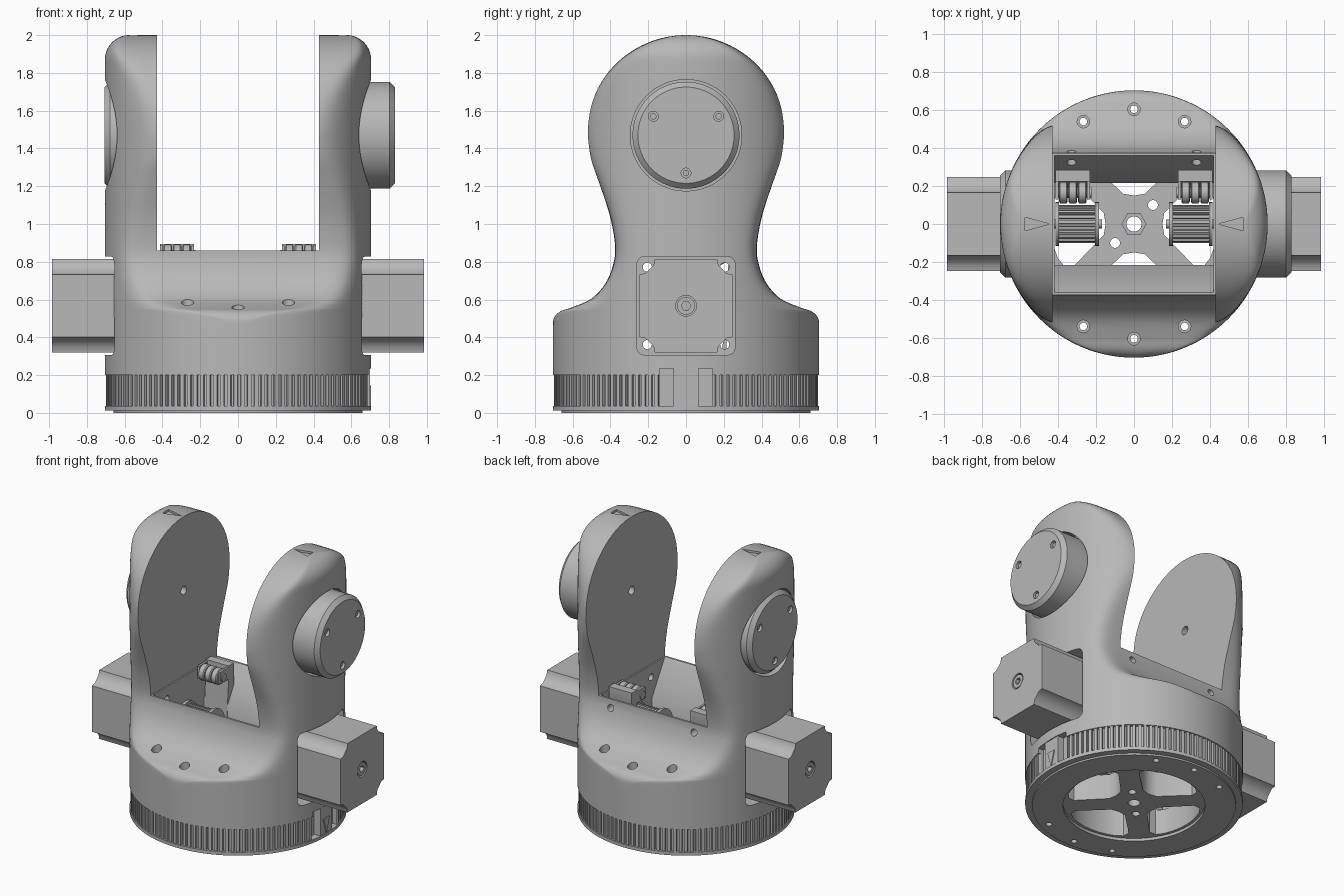
import bpy, bmesh
from math import sin, cos, pi, sqrt, radians

if "Cube" in bpy.data.objects:
    bpy.data.objects.remove(bpy.data.objects["Cube"])

grey = bpy.data.materials.new("mid grey")
grey.use_nodes = True
grey.diffuse_color = (0.48, 0.48, 0.48, 1)
grey.node_tree.nodes["Principled BSDF"].inputs["Base Color"].default_value = (0.48, 0.48, 0.48, 1)
parts = []
R = 0.705          # outer radius of the turntable
MOTOR_Z = 0.567
PIVOT_Z = 1.47


def place(axis, a, u, v):
    return {"x": (a, u, v), "y": (u, a, v), "z": (u, v, a)}[axis]


def loft(name, rings, keep=True):
    """Closed skin through rings of equal length, capped at both ends."""
    bm = bmesh.new()
    loops = [[bm.verts.new(p) for p in ring] for ring in rings]
    n = len(loops[0])
    for lo, hi in zip(loops, loops[1:]):
        for i in range(n):
            j = (i + 1) % n
            bm.faces.new((lo[i], lo[j], hi[j], hi[i]))
    bm.faces.new(loops[0][::-1])
    bm.faces.new(loops[-1])
    bmesh.ops.recalc_face_normals(bm, faces=bm.faces)
    mesh = bpy.data.meshes.new(name)
    bm.to_mesh(mesh)
    bm.free()
    mesh.materials.append(grey)
    ob = bpy.data.objects.new(name, mesh)
    bpy.context.scene.collection.objects.link(ob)
    if keep:
        parts.append(ob)
    else:
        ob.hide_render = True
    return ob


def prism(name, axis, a, b, pts, keep=True):
    return loft(name, [[place(axis, t, u, v) for u, v in pts] for t in (a, b)], keep)


def box(name, x, y, z, keep=True):
    return prism(name, "z", z[0], z[1], [(x[0], y[0]), (x[1], y[0]), (x[1], y[1]), (x[0], y[1])], keep)


def turned(name, axis, centre, prof, n=32, keep=True):
    """Round part; prof lists (position along axis, radius)."""
    u, v = centre
    return loft(name, [[place(axis, p, u + r * cos(2 * pi * i / n), v + r * sin(2 * pi * i / n))
                        for i in range(n)] for p, r in prof], keep)


def hole(axis, centre, a, b, r, n=20):
    return turned("cutter", axis, centre, [(a, r), (b, r)], n, False)


def carve(targets, cutters):
    for ob in targets:
        for c in cutters:
            m = ob.modifiers.new("cut", "BOOLEAN")
            m.operation, m.solver, m.object = "DIFFERENCE", "EXACT", c
        dep = bpy.context.evaluated_depsgraph_get()
        mesh = bpy.data.meshes.new_from_object(ob.evaluated_get(dep))
        ob.modifiers.clear()
        ob.data = mesh
    for c in cutters:
        bpy.data.objects.remove(c)


def spline(pts, steps):
    out = []
    for i in range(len(pts) - 1):
        p = [pts[max(0, min(len(pts) - 1, i + k))] for k in (-1, 0, 1, 2)]
        for s in range(steps):
            t = s / steps
            out.append(tuple(0.5 * (2 * b + (c - a) * t + (2 * a - 5 * b + 4 * c - d) * t * t
                                    + (3 * b - a - 3 * c + d) * t ** 3) for a, b, c, d in zip(*p)))
    return out


# Fork body: side outline (half depth, height), trimmed by the round base
outline = spline([(R, 0.2), (R, 0.3), (R, 0.46), (0.695, 0.51), (0.66, 0.54), (0.60, 0.56), (0.50, 0.605),
                  (0.43, 0.68), (0.39, 0.77), (0.375, 0.87), (0.40, 1.03), (0.455, 1.2),
                  (0.51, 1.35), (0.53, PIVOT_Z)], 4)
outline += [(0.53 * cos(radians(a)), PIVOT_Z + 0.53 * sin(radians(a))) for a in range(0, 90, 4)]


def body_ring(h, z, n=128):
    h = min(h, R)
    q = min(max((z - 1.87) / 0.13, 0), 1)
    rad = R - 0.13 * (1 - sqrt(1 - q * q))
    k = 60 - 46 * min(max((z - 0.47) / 0.09, 0), 1)
    ring = []
    for i in range(n):
        t = 2 * pi * i / n
        s = min(abs(sin(t)), 1)
        x = sqrt(max(rad ** 2 - (h * s) ** 2, 0)) * (1 - s ** k) ** (1 / k)
        ring.append((x if cos(t) > 0 else -x, h * sin(t), z))
    return ring


body = loft("fork_body", [body_ring(h, z) for h, z in outline])

# Toothed base with lower flange and lip
teeth = 120
gear = []
for i in range(teeth):
    for f, r in ((0, 0.682), (0.35, 0.682), (0.4, 0.7), (0.95, 0.7)):
        t = 2 * pi * (i + f) / teeth
        gear.append((r * cos(t), r * sin(t)))
tooth_ring = prism("tooth_ring", "z", 0.035, 0.2, gear)
flange = turned("base_flange", "z", (0, 0), [(0, 0.66), (0.012, 0.66), (0.012, R), (0.036, R)], 128)

# Shared cuts: four windows between diagonal spokes, hub holes, screw holes
cuts = []
for k in range(4):
    wedge = [(0.15, 0), (0.17, 20), (0.39, 35), (0.43, 31)]
    wedge += [(0.44, a) for a in (24, 16, 8, 0, -8, -16, -24)]
    wedge += [(0.43, -31), (0.39, -35), (0.17, -20)]
    pts = [(r * cos(radians(a + 90 * k)), r * sin(radians(a + 90 * k))) for r, a in wedge]
    cuts.append(prism("cutter", "z", -0.1, 0.32, pts, False))
cuts.append(hole("z", (0, 0), -0.1, 0.3, 0.04))
cuts += [hole("z", (s * 0.1, s * 0.1), -0.1, 0.3, 0.026) for s in (-1, 1)]
screws = [(x, s * y) for s in (-1, 1) for x, y in ((0, 0.605), (0.267, 0.54), (-0.267, 0.54))]
cuts += [turned("cutter", "z", c, [(-0.1, 0.02), (0.42, 0.02), (0.42, 0.033), (0.8, 0.033)], 20, False)
         for c in screws]
# Belt clamp recess on the left side
cuts.append(box("cutter", (0.65, 0.8), (-0.14, 0.14), (0.036, 0.235), False))
carve([flange], [hole("z", (0, 0), -0.1, 0.02, 0.46, 64)])

# Body cuts: fork slot and sloped cavity
own = [box("cutter", (-0.43, 0.43), (-1, 1), (0.86, 2.3), False)]
own.append(prism("cutter", "x", -0.42, 0.42,
                 [(-0.215, 0.1), (0.215, 0.1), (0.215, 0.62), (0.362, 0.862), (0.362, 0.95),
                  (-0.362, 0.95), (-0.362, 0.862), (-0.215, 0.62)], False))


def rounded_square(half, r):
    pts = []
    for k, (sy, sz) in enumerate(((1, 1), (-1, 1), (-1, -1), (1, -1))):
        for i in range(5):
            t = pi / 2 * (k + i / 4)
            pts.append((sy * (half - r) + r * cos(t), MOTOR_Z + sz * (half - r) + r * sin(t)))
    return pts


for s in (-1, 1):
    own.append(prism("cutter", "x", s * 0.5, s * 0.9, rounded_square(0.26, 0.04), False))
    own.append(hole("x", (0, PIVOT_Z), s * 0.6, s * 0.9, 0.295, 64))
    own.append(hole("x", (0, PIVOT_Z), s * 0.4, s * 0.55, 0.03))
    own.append(prism("cutter", "z", 1.985, 2.1,
                     [(s * 0.575, -0.035), (s * 0.575, 0.035), (s * 0.445, 0)], False))
    own.append(hole("y", (s * 0.33, 0.8), 0.2, 0.6, 0.024))
    own += [hole("x", (s * 0.205, MOTOR_Z + d * 0.205), -0.9, 0.9, 0.024) for d in (-1, 1)]
carve([body], own)
carve([body, tooth_ring, flange], cuts)

# Belt clamp block with pointer, and hub nut
box("clamp_block", (0.6, 0.698), (-0.065, 0.065), (0.034, 0.235))
prism("clamp_pointer", "x", 0.698, 0.704, [(-0.033, 0.145), (0.033, 0.145), (0, 0.03)])
nut = turned("hub_nut", "z", (0, 0), [(0.195, 0.066), (0.225, 0.066)], 6)
carve([nut], [hole("z", (0, 0), 0.1, 0.3, 0.04)])

# Motor section with notched corners
corner = [(0.247, 0.165), (0.215, 0.172), (0.172, 0.215), (0.165, 0.247)]
section = []
for sy, sz in ((1, 1), (-1, 1), (-1, -1), (1, -1)):
    pts = corner if sy * sz > 0 else corner[::-1]
    section += [(sy * y, MOTOR_Z + sz * z) for y, z in pts]

for s, side, reach in ((1, "left", 0.83), (-1, "right", 0.706)):
    # Motor with a rear boss around its shaft hole
    motor = prism(side + "_motor", "x", s * 0.49, s * 0.985, section)
    carve([motor], [hole("x", (0, MOTOR_Z), s * 0.95, s * 1.1, 0.055)])
    boss = turned(side + "_motor_boss", "x", (0, MOTOR_Z), [(s * 0.94, 0.047), (s * 0.982, 0.047)])
    carve([boss], [hole("x", (0, MOTOR_Z), s * 0.955, s * 1.1, 0.025, 6)])

    # Pivot cap with three screw holes
    cap = turned(side + "_pivot_cap", "x", (0, PIVOT_Z),
                 [(s * 0.58, 0.283), (s * (reach - 0.028), 0.283), (s * reach, 0.255)], 64)
    spots = [(-0.173, 1.57), (0.173, 1.57), (0, 1.27)]
    carve([cap], [hole("x", c, s * (reach - 0.04), s * 0.95, 0.026) for c in spots])
    for c in spots:
        turned(side + "_cap_screw", "x", c, [(s * (reach - 0.045), 0.017), (s * (reach - 0.012), 0.017)], 12)

    # Toothed drive pulley between two flanges
    turned(side + "_shaft", "x", (0, MOTOR_Z), [(s * 0.17, 0.025), (s * 0.52, 0.025)], 16)
    rim = []
    for i in range(20):
        for f, r in ((0, 0.082), (0.4, 0.082), (0.45, 0.1), (0.95, 0.1)):
            t = 2 * pi * (i + f) / 20
            rim.append((r * cos(t), MOTOR_Z + r * sin(t)))
    prism(side + "_pulley_teeth", "x", s * 0.2, s * 0.4, rim)
    for x in (0.185, 0.395):
        turned(side + "_pulley_flange", "x", (0, MOTOR_Z), [(s * x, 0.115), (s * (x + 0.02), 0.115)])

    # Belt idler: grooved roller, pin and support arm
    hub = (0.165, 0.835)
    for x in (0.25, 0.3, 0.35):
        turned(side + "_idler_roller", "x", hub,
               [(s * x, 0.048), (s * (x + 0.006), 0.056), (s * (x + 0.039), 0.056), (s * (x + 0.045), 0.048)])
    turned(side + "_idler_pin", "x", hub, [(s * 0.225, 0.028), (s * 0.41, 0.028)], 16)
    for x in (0.232, 0.398):
        prism(side + "_idler_arm", "x", s * x, s * (x + 0.015),
              [(0.13, 0.8), (0.215, 0.8), (0.285, 0.83), (0.285, 0.885), (0.13, 0.885)])
    prism(side + "_idler_bracket", "x", s * 0.232, s * 0.413,
          [(0.19, 0.3), (0.214, 0.3), (0.214, 0.62), (0.285, 0.74), (0.285, 0.895), (0.225, 0.895), (0.225, 0.8)])

# Smooth shading with crisp edges
bpy.ops.object.select_all(action="DESELECT")
for ob in parts:
    ob.select_set(True)
bpy.context.view_layer.objects.active = body
bpy.ops.object.shade_smooth_by_angle(angle=radians(35))
